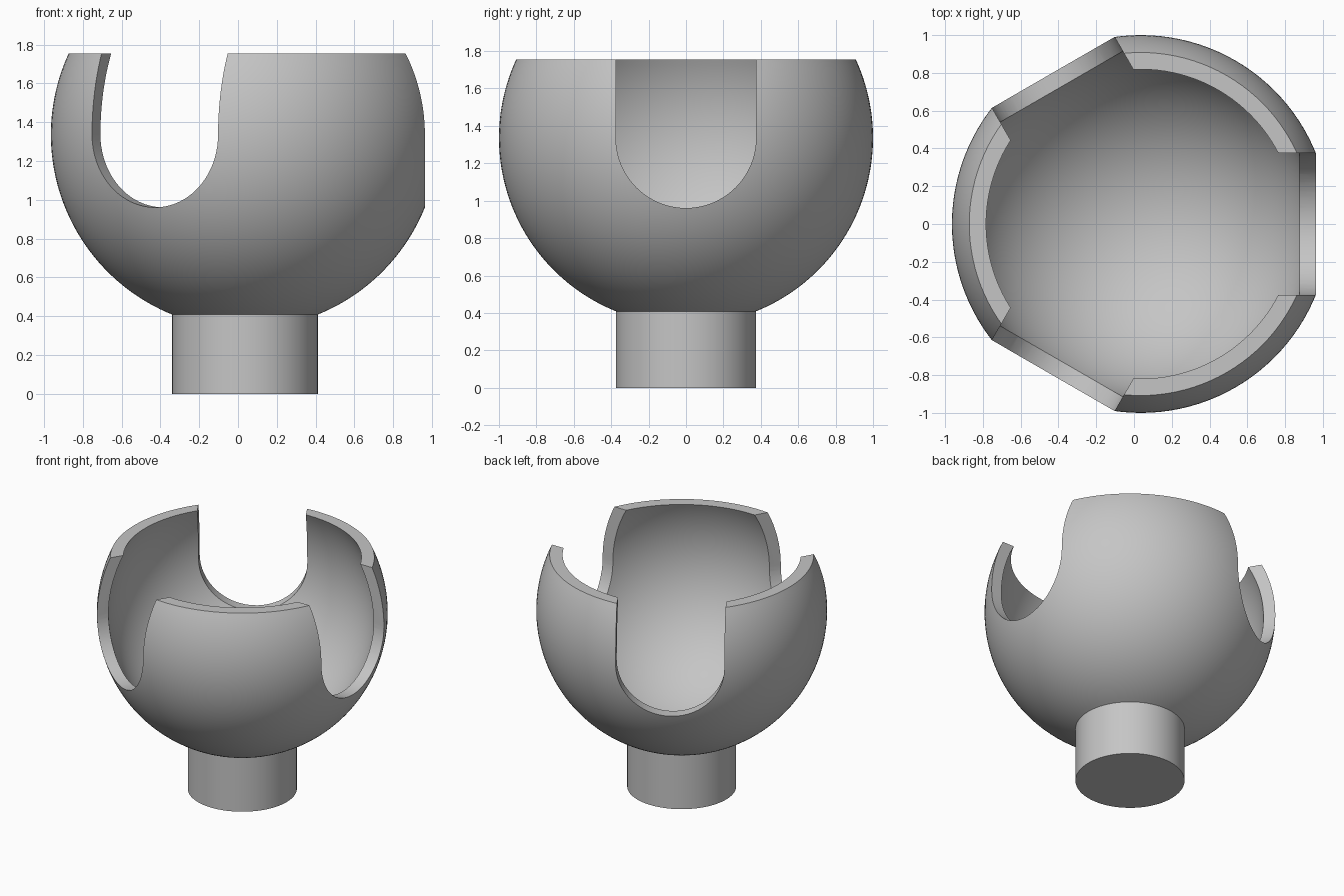
import bpy, bmesh, math
from mathutils import Matrix, Vector

R_OUT, R_IN, R_STEM = 1.0, 0.92, 0.375
CENTRE = Vector((0.036, 0, 1.336))
TOP = 1.755
RISE = TOP - CENTRE.z

old = bpy.data.objects.get("Cube")
if old:
    bpy.data.objects.remove(old, do_unlink=True)

grey = bpy.data.materials.new("light grey")
grey.use_nodes = True
colour = (0.56, 0.56, 0.56, 1)
grey.diffuse_color = colour
grey.node_tree.nodes["Principled BSDF"].inputs["Base Color"].default_value = colour


def make_object(name, bm):
    bmesh.ops.recalc_face_normals(bm, faces=bm.faces)
    mesh = bpy.data.meshes.new(name)
    bm.to_mesh(mesh)
    bm.free()
    mesh.materials.append(grey)
    obj = bpy.data.objects.new(name, mesh)
    bpy.context.collection.objects.link(obj)
    return obj


def arc(radius, start, end, steps):
    """Points on a circle in the (radius, height) plane around the sphere centre."""
    angles = [start + (end - start) * i / steps for i in range(steps + 1)]
    return [(radius * math.cos(a), CENTRE.z + radius * math.sin(a)) for a in angles]


# Hollow bowl and its solid stem, turned from one profile
profile = [(0, 0), (R_STEM, 0)]
profile += arc(R_OUT, -math.acos(R_STEM / R_OUT), math.asin(RISE / R_OUT), 48)
profile += arc(R_IN, math.asin(RISE / R_IN), -math.pi / 2, 56)
bm = bmesh.new()
verts = [bm.verts.new((CENTRE.x + r, 0, z)) for r, z in profile]
edges = [bm.edges.new(pair) for pair in zip(verts, verts[1:])]
bmesh.ops.spin(bm, geom=verts + edges, cent=CENTRE, axis=(0, 0, 1),
               angle=math.tau, steps=120, use_duplicate=False)
bmesh.ops.remove_doubles(bm, verts=bm.verts, dist=0.0005)
bowl = make_object("bowl_with_stem", bm)


def slot_cutter(angle):
    """U-shaped prism pointing outwards from the bowl centre."""
    outline = [(R_STEM, TOP + 0.3)] + arc(R_STEM, 0, -math.pi, 40) + [(-R_STEM, TOP + 0.3)]
    bm = bmesh.new()
    face = bm.faces.new([bm.verts.new((0.3, y, z)) for y, z in outline])
    moved = bmesh.ops.extrude_face_region(bm, geom=[face])["geom"]
    bmesh.ops.translate(bm, vec=(1, 0, 0),
                        verts=[g for g in moved if isinstance(g, bmesh.types.BMVert)])
    place = Matrix.Translation((CENTRE.x, 0, 0)) @ Matrix.Rotation(angle, 4, "Z")
    bmesh.ops.transform(bm, matrix=place, verts=bm.verts)
    cutter = make_object("slot_cutter", bm)
    cutter.hide_render = True
    return cutter


# Three evenly spaced slots in the rim
bpy.context.view_layer.objects.active = bowl
for i in range(3):
    cutter = slot_cutter(i * math.tau / 3)
    cut = bowl.modifiers.new("slot", "BOOLEAN")
    cut.operation = "DIFFERENCE"
    cut.solver = "EXACT"
    cut.object = cutter
    bpy.ops.object.modifier_apply(modifier=cut.name)
    bpy.data.objects.remove(cutter, do_unlink=True)

# Smooth surfaces with crisp rims
bpy.ops.object.select_all(action="DESELECT")
bowl.select_set(True)
bpy.ops.object.shade_smooth_by_angle(angle=math.radians(20))
